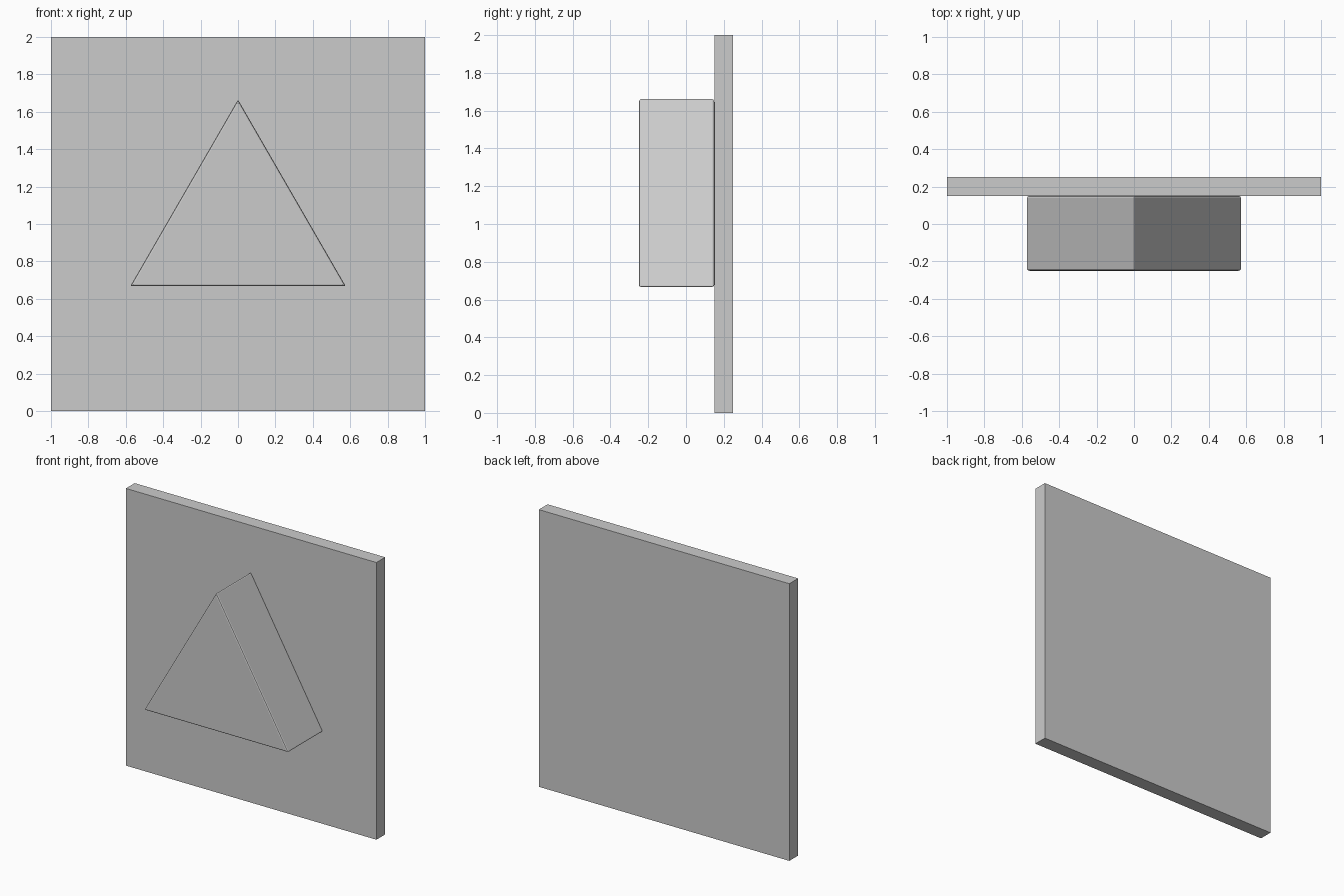
import bpy, bmesh
from math import sin, cos, radians

if "Cube" in bpy.data.objects:
    bpy.data.objects.remove(bpy.data.objects["Cube"])


def extrude_profile(name, profile, y0, y1):
    """Solid made by extruding an XZ outline along Y."""
    bm = bmesh.new()
    face = bm.faces.new([bm.verts.new((x, y0, z)) for x, z in profile])
    geom = bmesh.ops.extrude_face_region(bm, geom=[face])["geom"]
    for v in geom:
        if isinstance(v, bmesh.types.BMVert):
            v.co.y = y1
    bmesh.ops.recalc_face_normals(bm, faces=bm.faces)
    mesh = bpy.data.meshes.new(name)
    bm.to_mesh(mesh)
    bm.free()
    obj = bpy.data.objects.new(name, mesh)
    bpy.context.collection.objects.link(obj)
    return obj


# Square back panel
extrude_profile("back_panel", [(-1, 0), (1, 0), (1, 2), (-1, 2)], 0.15, 0.25)

# Equilateral triangular block on the front, with finely rounded edges
R = 0.665
triangle = [(R * cos(radians(a)), 1 + R * sin(radians(a))) for a in (90, 210, 330)]
block = extrude_profile("triangle_block", triangle, -0.25, 0.15)
bevel = block.modifiers.new("edge_rounding", "BEVEL")
bevel.width = 0.01
bevel.segments = 2
bevel.limit_method = "NONE"
